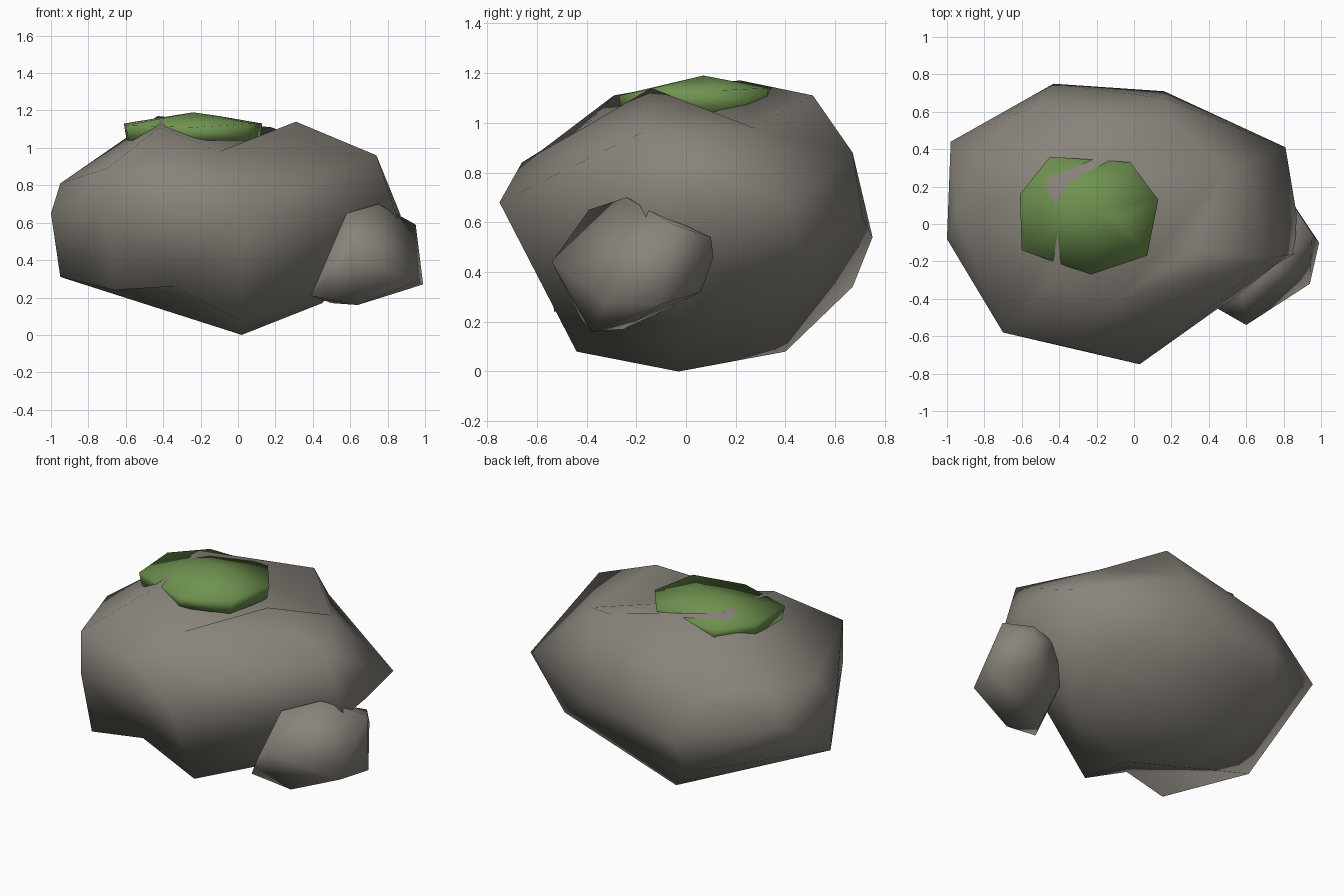
import bpy
import bmesh

# Remove the default object
default = bpy.data.objects.get("Cube")
if default:
    bpy.data.objects.remove(default, do_unlink=True)


def make_material(name, colour):
    """Plain flat material, visible in viewport and render."""
    mat = bpy.data.materials.new(name)
    mat.use_nodes = True
    rgba = (*colour, 1)
    mat.diffuse_color = rgba
    shader = mat.node_tree.nodes["Principled BSDF"]
    shader.inputs["Base Color"].default_value = rgba
    shader.inputs["Roughness"].default_value = 0.9
    return mat


def make_boulder(name, corners, material, dents=()):
    """Wrap a faceted hull around corners given in hundredths.

    Each dent is a corner of the hull and the hollow it is pushed into.
    """
    bm = bmesh.new()

    def add_corner(corner):
        return bm.verts.new([value / 100 for value in corner])

    for corner in corners:
        add_corner(corner)
    pushed = [(add_corner(start), hollow) for start, hollow in dents]
    hull = bmesh.ops.convex_hull(bm, input=bm.verts)
    for vert, hollow in pushed:
        vert.co = [value / 100 for value in hollow]
    unused = [v for v in hull["geom_interior"] if isinstance(v, bmesh.types.BMVert)]
    bmesh.ops.delete(bm, geom=unused, context="VERTS")
    bmesh.ops.recalc_face_normals(bm, faces=bm.faces)
    for face in bm.faces:
        face.smooth = True
    mesh = bpy.data.meshes.new(name)
    bm.to_mesh(mesh)
    bm.free()
    mesh.materials.append(material)
    part = bpy.data.objects.new(name, mesh)
    bpy.context.collection.objects.link(part)
    return part


stone = make_material("warm_grey_stone", (0.25, 0.23, 0.20))
moss = make_material("moss_green", (0.16, 0.29, 0.08))

# Large boulder, listed from the underside up to the crown
underside = [(2, -3, 0), (0, -44, 8), (-21, 40, 8), (45, 0, 17)]
lower_ring = [(-66, -53, 24), (-95, -10, 31), (-48, 67, 34), (52, 48, 38)]
girdle = [
    (3, -75, 68), (-70, -58, 61), (-100, -8, 65), (-98, 44, 68),
    (-43, 75, 54), (16, 71, 62), (81, 41, 66), (87, 5, 64), (86, -16, 60),
]
shoulder = [
    (-34, -66, 84), (-70, -58, 89), (-95, 4, 81), (-51, 64, 83),
    (17, 67, 88), (74, -18, 96),
]
crown = [(-42, -29, 111), (-41, -6, 115), (-43, 22, 117), (31, -14, 114), (18, 51, 111)]

# Hollows: crown valley, front slope, front underside, side overhang, back shoulder
hollows = [
    ((48, 27, 119.5), (48, 27, 98)),
    ((-10, -45, 112), (-10, -41, 98)),
    ((-36, -58, 12), (-34, -47, 26)),
    ((72, 12, 38), (58, 8, 39)),
    ((-84, 36, 90), (-81, 31, 83)),
]
large_corners = underside + lower_ring + girdle + shoulder + crown
make_boulder("large_boulder", large_corners, stone, hollows)

# Small boulder leaning on the front left side
small_base = [
    (64, -38, 16), (39, -42, 21), (50, -25, 17), (94, -32, 28),
    (99, -10, 27), (56, 0, 29), (80, 6, 32),
]
small_top = [
    (60, -54, 44), (46, -46, 34), (85, 11, 46), (84, 10, 54), (65, 8, 50),
    (95, -5, 59), (75, -24, 70), (58, -39, 65),
]
make_boulder("small_boulder", small_base + small_top, stone)

# Moss cushion draped over the crown, pierced by the rock ridge
rim = [
    (-61, 16, 113), (-45, 36, 112), (-2, 33, 114), (13, 13, 113),
    (7, -17, 113), (-23, -27, 111), (-49, -18, 110), (-60, -14, 112),
]
skirt = [(x * 0.96 - 1, y * 0.96, 104) for x, y, z in rim]
make_boulder("moss_patch", rim + skirt + [(-24, 7, 119), (-10, 3, 117)], moss)
